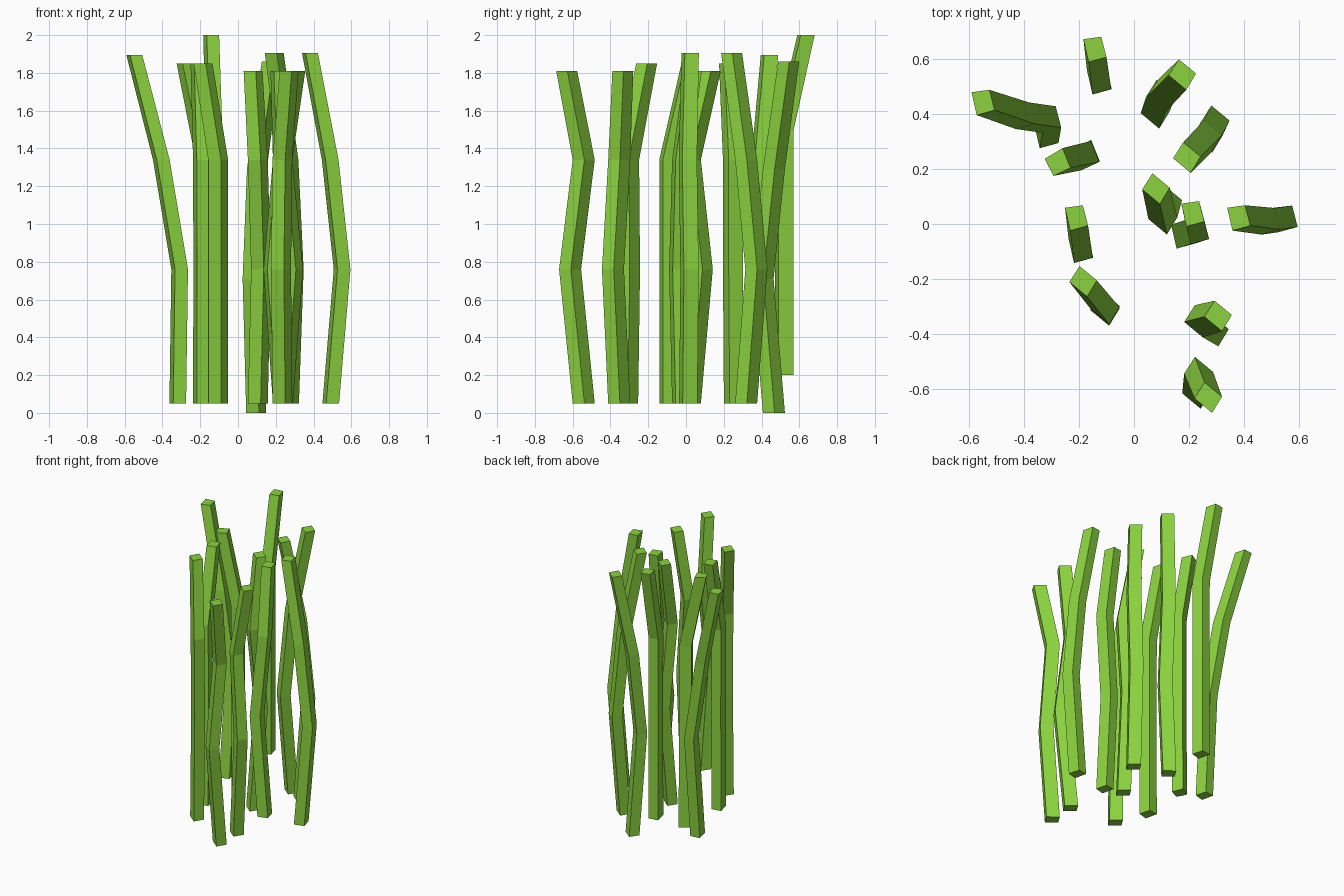
import bpy, bmesh

if "Cube" in bpy.data.objects:
    bpy.data.objects.remove(bpy.data.objects["Cube"])

green = bpy.data.materials.new("stalk_green")
green.diffuse_color = (0.26, 0.65, 0.05, 1)
green.use_nodes = True
green.node_tree.nodes["Principled BSDF"].inputs["Base Color"].default_value = green.diffuse_color

# Horizontal cross-sections of the stalks
STRAIGHT = [(-.041, .034), (.024, .043), (.043, -.031), (-.022, -.049)]
DIAMOND = [(-.05, -.004), (-.013, .054), (.05, .002), (.014, -.057)]
TURNED = [(-.047, .015), (.018, .054), (.047, -.018), (-.015, -.047)]


def stalk(name, section, top, path, base=0.05):
    """Four-sided stalk; path holds its centres from the base to the top."""
    bm = bmesh.new()
    heights = (base, base + .71, base + 1.29, top)
    rings = []
    for i, ((cx, cy), z) in enumerate(zip(path, heights)):
        s = 1.0 if i == 3 else 1.05
        rings.append([bm.verts.new((cx + s * x, cy + s * y, z)) for x, y in section])
    for a, b in zip(rings, rings[1:]):
        for i in range(4):
            j = (i + 1) % 4
            bm.faces.new((a[i], a[j], b[j], b[i]))
    bm.faces.new(rings[0])
    bm.faces.new(rings[-1])
    bmesh.ops.recalc_face_normals(bm, faces=bm.faces)
    mesh = bpy.data.meshes.new(name)
    bm.to_mesh(mesh)
    bm.free()
    mesh.materials.append(green)
    bpy.context.collection.objects.link(bpy.data.objects.new(name, mesh))


# Stalks that lean only near the tip
leaning = [(-.195, -.09), (-.193, -.09), (-.195, -.09), (-.21, .025)]
stalk("left_stalk", STRAIGHT, 1.85, leaning)
stalk("back_tall_stalk", STRAIGHT, 2.0, [(x + .067, y + .613) for x, y in leaning], 0.2)
stalk("left_back_stalk", TURNED, 1.85, [(-.175, .25), (-.175, .245), (-.175, .245), (-.278, .222)])
stalk("left_front_stalk", DIAMOND, 1.85, [(-.105, -.31), (-.105, -.30), (-.105, -.305), (-.185, -.207)])

# Stalks that bow outward at mid height
stalk("outer_left_stalk", STRAIGHT, 1.895, [(-.32, .327), (-.31, .383), (-.407, .397), (-.55, .445)])
stalk("outer_right_stalk", STRAIGHT, 1.905, [(.49, .015), (.55, .022), (.487, .013), (.38, .025)])
stalk("right_back_stalk", DIAMOND, 1.905, [(.27, .32), (.295, .374), (.267, .32), (.192, .243)])
stalk("back_low_stalk", DIAMOND, 1.86, [(.096, .467), (.077, .407), (.1, .467), (.176, .545)], 0)

# Stalks with a double bend
stalk("front_stalk", DIAMOND, 1.81, [(.235, -.54), (.228, -.612), (.235, -.54), (.27, -.63)])
stalk("right_front_stalk", DIAMOND, 1.81, [(.238, -.352), (.292, -.385), (.235, -.352), (.306, -.333)])
stalk("centre_stalk", DIAMOND, 1.81, [(.105, .022), (.122, .085), (.105, .022), (.08, .13)])
stalk("centre_right_stalk", STRAIGHT, 1.81, [(.228, -.022), (.178, -.038), (.228, -.022), (.213, .04)])
